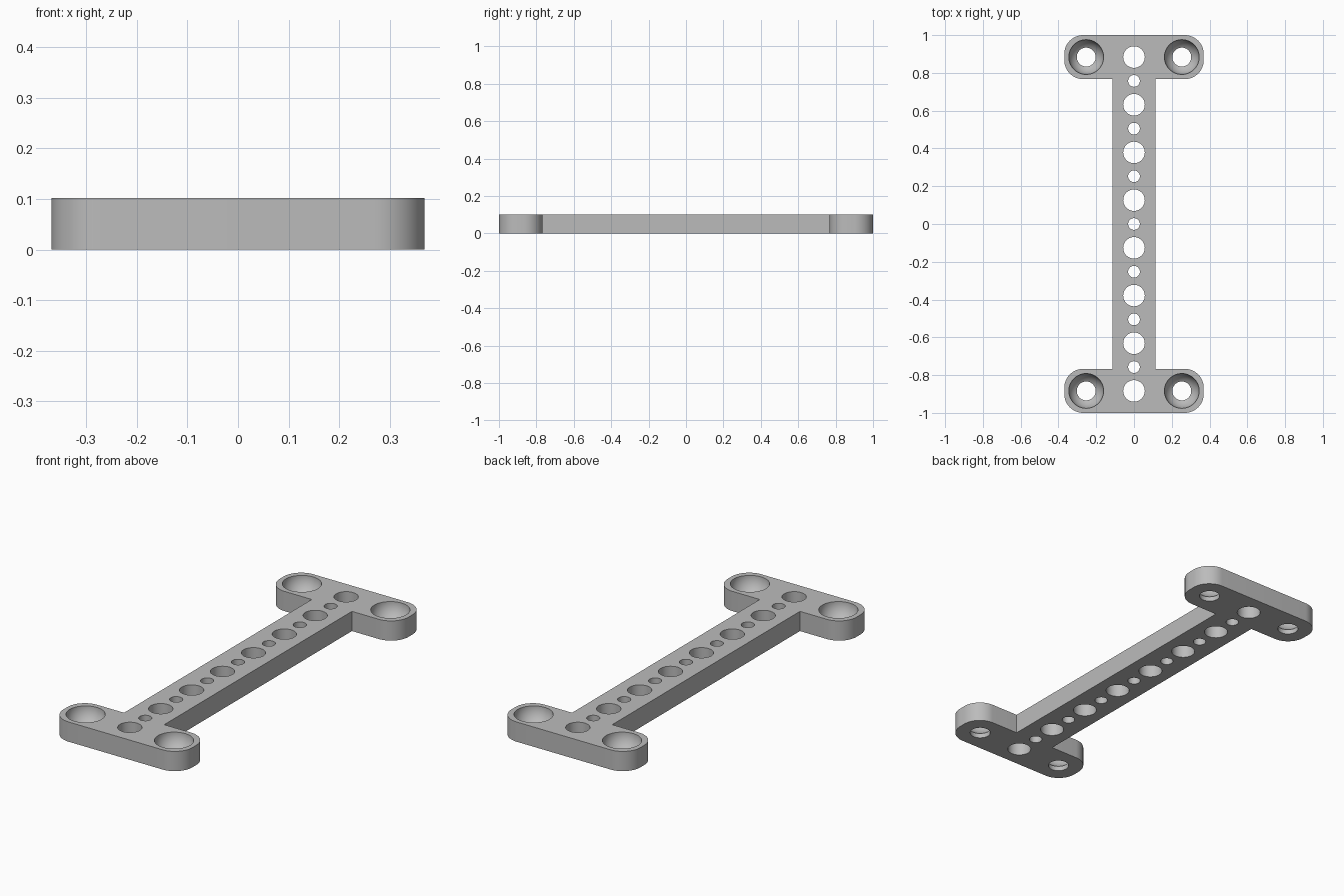
import bpy, bmesh
from math import sin, cos, pi, sqrt

default = bpy.data.objects.get("Cube")
if default:
    bpy.data.objects.remove(default, do_unlink=True)

HALF_W, HALF_L, THICK = 0.369, 1.0, 0.102
STRUT, SHOULDER, RADIUS = 0.115, 0.767, 0.1
PITCH = 0.2525
SEGS = 64

grey = bpy.data.materials.new("plain grey")
grey.use_nodes = True
grey.diffuse_color = (0.5, 0.5, 0.5, 1)
grey.node_tree.nodes["Principled BSDF"].inputs["Base Color"].default_value = (0.5, 0.5, 0.5, 1)


def make_object(name, bm):
    bmesh.ops.recalc_face_normals(bm, faces=bm.faces)
    mesh = bpy.data.meshes.new(name)
    bm.to_mesh(mesh)
    bm.free()
    mesh.materials.append(grey)
    obj = bpy.data.objects.new(name, mesh)
    bpy.context.collection.objects.link(obj)
    return obj


def arc(cx, cy, start, steps=16):
    return [(cx + RADIUS * cos(start + pi / 2 * i / steps),
             cy + RADIUS * sin(start + pi / 2 * i / steps)) for i in range(steps + 1)]


def lathe(bm, x, y, profile):
    """Closed solid of revolution from (radius, z) pairs, bottom to top."""
    rings = [[bm.verts.new((x + r * cos(2 * pi * i / SEGS), y + r * sin(2 * pi * i / SEGS), z))
              for i in range(SEGS)] for r, z in profile]
    for low, high in zip(rings, rings[1:]):
        for i in range(SEGS):
            j = (i + 1) % SEGS
            bm.faces.new((low[i], low[j], high[j], high[i]))
    bm.faces.new(rings[0][::-1])
    bm.faces.new(rings[-1])


# Outline: one quarter mirrored into the full double-ended bar
quarter = [(STRUT, SHOULDER)]
quarter += arc(HALF_W - RADIUS, SHOULDER + RADIUS, -pi / 2)
quarter += arc(HALF_W - RADIUS, HALF_L - RADIUS, 0)
upper = quarter + [(-x, y) for x, y in reversed(quarter)]
outline = upper + [(-x, -y) for x, y in upper]

bm = bmesh.new()
base = bm.faces.new([bm.verts.new((x, y, 0)) for x, y in outline])
top = bmesh.ops.extrude_face_region(bm, geom=[base])["geom"]
bmesh.ops.translate(bm, vec=(0, 0, THICK),
                    verts=[v for v in top if isinstance(v, bmesh.types.BMVert)])
bar = make_object("mounting_bar", bm)

# Cutters: alternating large and small holes along the centre line
bm = bmesh.new()
for k in range(-7, 8):
    r = 0.057 if k % 2 else 0.031
    lathe(bm, 0, k * PITCH / 2, [(r, -0.05), (r, THICK + 0.05)])

# Rounded screw sockets in the four corners
bowl, bore = 0.092, 0.05
profile = [(bore, -0.05), (bore, THICK - sqrt(bowl ** 2 - bore ** 2))]
for i in range(1, 13):
    r_angle = math_angle = (1 - i / 12) * 0.995
    profile.append((bowl * cos(r_angle), THICK - bowl * sin(r_angle)))
profile.append((bowl, THICK + 0.05))
for sx in (-1, 1):
    for sy in (-1, 1):
        lathe(bm, sx * 0.253, sy * 3.5 * PITCH, profile)
cutter = make_object("hole_cutter", bm)
cutter.hide_render = True

# Cut the holes and keep the resulting mesh
cut = bar.modifiers.new("holes", 'BOOLEAN')
cut.operation = 'DIFFERENCE'
cut.solver = 'EXACT'
cut.object = cutter
bpy.ops.object.select_all(action='DESELECT')
bar.select_set(True)
bpy.context.view_layer.objects.active = bar
bpy.ops.object.modifier_apply(modifier=cut.name)
bpy.data.objects.remove(cutter, do_unlink=True)
bpy.ops.object.shade_smooth_by_angle(angle=pi / 6)
